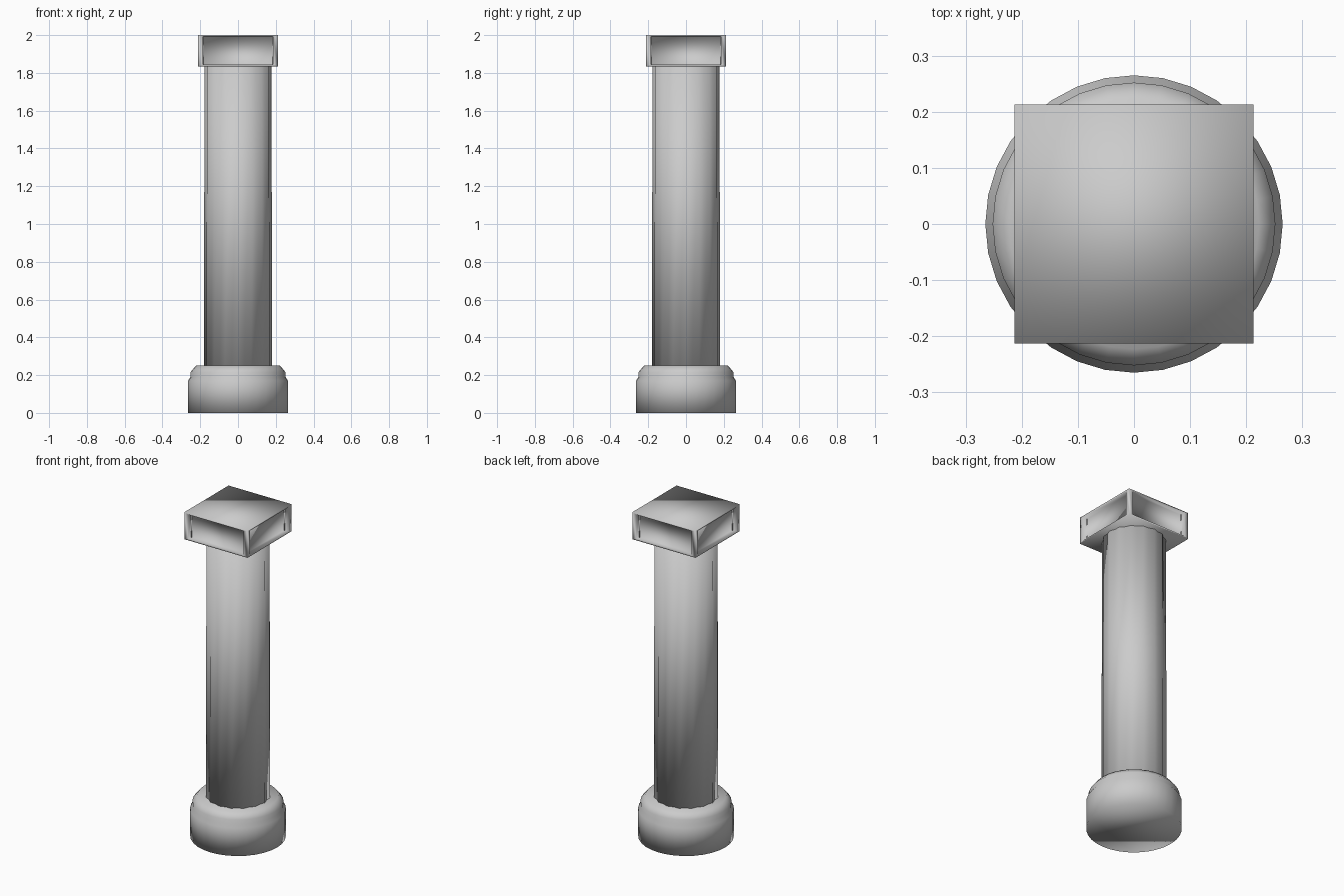
import bpy, bmesh
from math import sin, cos, pi

cube = bpy.data.objects.get("Cube")
if cube:
    bpy.data.objects.remove(cube, do_unlink=True)

SIDES = 32
stone = bpy.data.materials.new("grey_stone")
stone.use_nodes = True
stone.diffuse_color = (0.6, 0.6, 0.6, 1)
stone.node_tree.nodes["Principled BSDF"].inputs["Base Color"].default_value = (0.6, 0.6, 0.6, 1)


def finish(name, bm):
    """Turn a bmesh into a smooth shaded stone object."""
    bmesh.ops.recalc_face_normals(bm, faces=bm.faces)
    for face in bm.faces:
        face.smooth = True
    mesh = bpy.data.meshes.new(name)
    bm.to_mesh(mesh)
    bm.free()
    mesh.materials.append(stone)
    obj = bpy.data.objects.new(name, mesh)
    bpy.context.collection.objects.link(obj)
    return obj


def lathe(name, profile, flute=0.0):
    """Stack rings from (radius, z) pairs; flute pulls every second vertex in."""
    bm = bmesh.new()
    rings = []
    for radius, z in profile:
        ring = []
        for i in range(SIDES):
            a = 2 * pi * i / SIDES
            r = radius - flute * (i % 2)
            ring.append(bm.verts.new((r * cos(a), r * sin(a), z)))
        rings.append(ring)
    for low, high in zip(rings, rings[1:]):
        for i in range(SIDES):
            j = (i + 1) % SIDES
            bm.faces.new((low[i], low[j], high[j], high[i]))
    bm.faces.new(rings[0])
    bm.faces.new(rings[-1])
    return finish(name, bm)


# Round moulded base
lathe("base", [(0.265, 0), (0.265, 0.17), (0.252, 0.19), (0.252, 0.215), (0.223, 0.25)])

# Fluted shaft
lathe("shaft", [(0.181, 0.24), (0.177, 1.84)], flute=0.009)

# Square capital with a sunken panel on each side
bm = bmesh.new()
bmesh.ops.create_cube(bm, size=1)
for v in bm.verts:
    v.co.x *= 0.426
    v.co.y *= 0.426
    v.co.z = 1.9175 + v.co.z * 0.165
bm.normal_update()
for face in [f for f in bm.faces if abs(f.normal.z) < 0.5]:
    normal = face.normal.copy()
    bmesh.ops.inset_individual(bm, faces=[face], thickness=0.012)
    # Widen the border beside the corners
    for v in face.verts:
        if abs(normal.x) > 0.5:
            v.co.y *= 0.91
        else:
            v.co.x *= 0.91
    # Sink the panel behind a straight rim
    panel = bmesh.ops.extrude_discrete_faces(bm, faces=[face])["faces"][0]
    for v in panel.verts:
        v.co -= normal * 0.03
finish("capital", bm)
